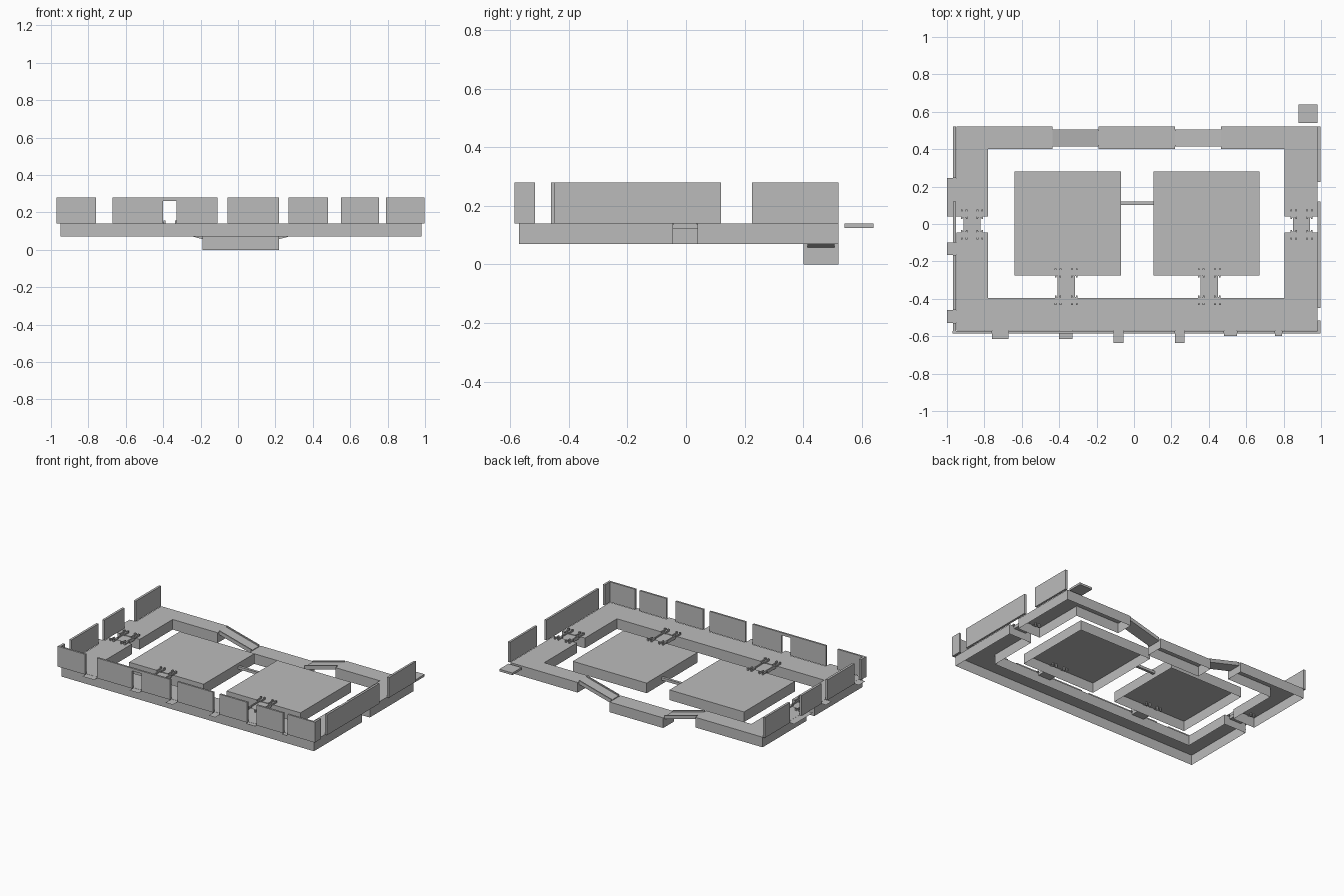
import bpy, bmesh, math
from mathutils import Vector

if "Cube" in bpy.data.objects:
    bpy.data.objects.remove(bpy.data.objects["Cube"])

grey = bpy.data.materials.new("plain_grey")
grey.diffuse_color = (0.5, 0.5, 0.5, 1)
grey.use_nodes = True
grey.node_tree.nodes["Principled BSDF"].inputs["Base Color"].default_value = grey.diffuse_color

LOW, TOP, WALL = 0.07, 0.14, 0.28


def finish(name, bm):
    me = bpy.data.meshes.new(name)
    bm.to_mesh(me)
    bm.free()
    me.materials.append(grey)
    ob = bpy.data.objects.new(name, me)
    bpy.context.collection.objects.link(ob)
    return ob


def shell(name, outline, z0, z1):
    """Deck with skirts all round and an open underside; outline runs counter-clockwise."""
    bm = bmesh.new()
    lo = [bm.verts.new((x, y, z0)) for x, y in outline]
    hi = [bm.verts.new((x, y, z1)) for x, y in outline]
    n = len(outline)
    bm.faces.new(hi)
    for i in range(n):
        j = (i + 1) % n
        bm.faces.new((lo[i], lo[j], hi[j], hi[i]))
    return finish(name, bm)


def rect(x0, x1, y0, y1):
    return [(x0, y0), (x1, y0), (x1, y1), (x0, y1)]


def add_box(bm, x0, x1, y0, y1, z0, z1):
    vs = bmesh.ops.create_cube(bm, size=1)["verts"]
    for v in vs:
        v.co = Vector(((x0 + x1) / 2 + v.co.x * (x1 - x0),
                       (y0 + y1) / 2 + v.co.y * (y1 - y0),
                       (z0 + z1) / 2 + v.co.z * (z1 - z0)))
    return vs


def box(name, *b):
    bm = bmesh.new()
    add_box(bm, *b)
    return finish(name, bm)


def flat(name, x0, x1, y0, y1, z):
    bm = bmesh.new()
    bm.faces.new([bm.verts.new((x, y, z)) for x, y in rect(x0, x1, y0, y1)])
    return finish(name, bm)


# Walkways: front U, two back corners, sunken back section
shell("front_walkway", [(-.95, -.57), (.98, -.57), (.98, -.045), (.805, -.045),
                        (.805, -.395), (-.78, -.395), (-.78, -.045), (-.95, -.045)], LOW, TOP)
shell("back_left_walkway", [(-.95, .04), (-.78, .04), (-.78, .4), (-.435, .4),
                            (-.435, .52), (-.95, .52)], LOW, TOP)
shell("back_right_walkway", [(.98, .04), (.98, .52), (.465, .52), (.465, .4),
                             (.805, .4), (.805, .04)], LOW, TOP)
shell("sunken_walkway", rect(-.19, .22, .4, .52), 0, LOW)

# Inner platforms and the bar between them
shell("left_platform", rect(-.64, -.07, -.275, .28), LOW, TOP)
shell("right_platform", rect(.105, .67, -.275, .28), LOW, TOP)
box("platform_link", -.07, .105, .102, .12, .10, .118)

# Ramps with side rails
for name, xh, xl in (("left_ramp", -.435, -.19), ("right_ramp", .465, .22)):
    bm = bmesh.new()
    a, b = min(xh, xl), max(xh, xl)
    add_box(bm, a, b, .42, .50, -.018, 0)
    add_box(bm, a, b, .414, .422, -.018, .008)
    add_box(bm, a, b, .498, .506, -.018, .008)
    for v in bm.verts:
        t = (v.co.x - xl) / (xh - xl)
        v.co.z += LOW + .005 + t * (TOP - LOW - .005)
    finish(name, bm)

# Front wall panels, with a lintel over one doorway
front = [(-.97, -.76), (-.67, -.40), (-.33, -.11), (-.055, .22),
         (.27, .48), (.55, .755), (.79, .995)]
for i, (a, b) in enumerate(front):
    box(f"front_panel_{i}", a, b, -.585, -.572, TOP, WALL)
box("doorway_lintel", -.40, -.33, -.585, -.572, .262, WALL)

# Left and right wall panels
for i, (a, b) in enumerate([(-.585, -.53), (-.46, -.165), (-.10, .04), (.04, .12), (.245, .52)]):
    box(f"left_panel_{i}", -.968, -.952, a, b, TOP, WALL)
for i, (a, b) in enumerate([(-.585, -.515), (-.45, .12), (.225, .52)]):
    box(f"right_panel_{i}", .982, .997, a, b, TOP, WALL)

# Thresholds: thin flaps that stick out through the doorways
for i, (a, b, y) in enumerate([(-.76, -.67, -.615), (-.40, -.33, -.615), (-.11, -.055, -.635),
                               (.22, .27, -.635), (.48, .55, -.60), (.755, .79, -.60)]):
    flat(f"front_threshold_{i}", a, b, y, -.57, TOP - .001)
for i, (a, b) in enumerate([(-.53, -.46), (-.165, -.10), (.04, .245)]):
    flat(f"left_threshold_{i}", -1.0, -.95, a, b, TOP - .001)
box("corner_step", .88, .98, .54, .64, .125, TOP)


# Bridges: a plate with forked brackets at each corner
def bridge(name, x0, x1, y0, y1):
    bm = bmesh.new()
    add_box(bm, x0, x1, y0, y1, .122, .136)
    for x in (x0 + .004, x1 - .004):
        add_box(bm, x - .004, x + .004, y0, y1, .136, .144)
        for y, s in ((y0, -1), (y1, 1)):
            add_box(bm, x - .016, x + .016, y - .004, y + .004, .136, .146)
            for px in (x - .013, x + .013):
                e0, e1 = sorted((y - s * .012, y + s * .035))
                add_box(bm, px - .004, px + .004, e0, e1, .140, .148)
                p = y + s * .033
                add_box(bm, px - .005, px + .005, p - .005, p + .005, .115, .156)
    finish(name, bm)


bridge("front_left_bridge", -.41, -.315, -.395, -.275)
bridge("front_right_bridge", .355, .45, -.395, -.275)
bridge("left_bridge", -.912, -.82, -.045, .04)
bridge("right_bridge", .85, .942, -.045, .04)
